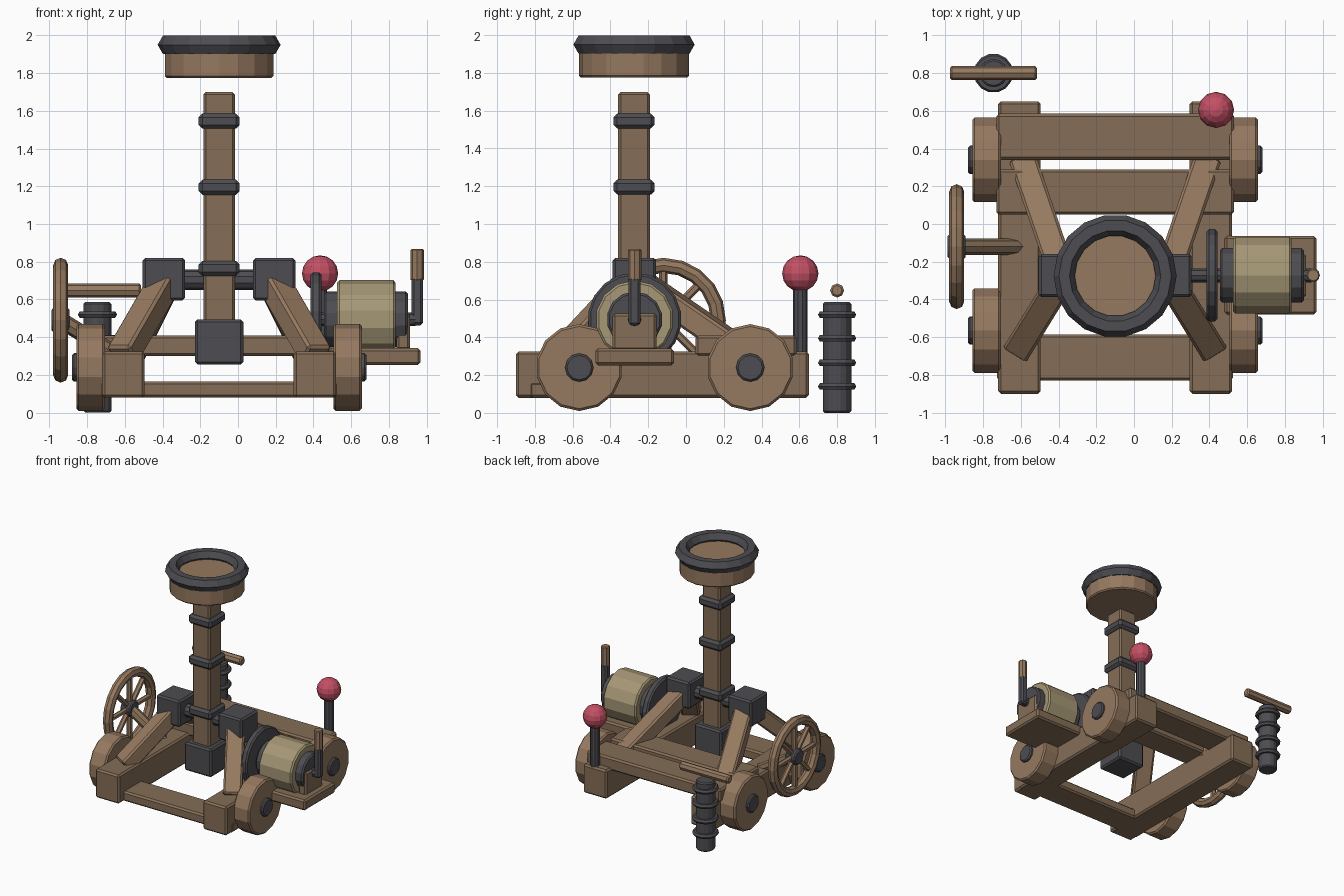
import bpy, math
from mathutils import Vector

if "Cube" in bpy.data.objects:
    bpy.data.objects.remove(bpy.data.objects["Cube"])

def mat(name, col):
    m = bpy.data.materials.new(name)
    m.diffuse_color = (*col, 1)
    m.use_nodes = True
    m.node_tree.nodes["Principled BSDF"].inputs["Base Color"].default_value = m.diffuse_color
    return m

WOOD = mat("wood", (0.235, 0.155, 0.095))
LIGHT = mat("light_wood", (0.30, 0.19, 0.115))
IRON = mat("iron", (0.075, 0.075, 0.085))
ROPE = mat("rope", (0.38, 0.31, 0.18))
RED = mat("red", (0.55, 0.08, 0.13))

CX, CY = -0.10, -0.275          # centre of the throwing arm

def finish(name, m, bevel=0.0):
    ob = bpy.context.object
    ob.name = name
    ob.data.materials.append(m)
    if bevel:
        b = ob.modifiers.new("bevel", 'BEVEL')
        b.width, b.segments = bevel, 1
        b.limit_method, b.angle_limit = 'ANGLE', math.radians(60)
    return ob

def box(name, m, x, y, z, bevel=0.014):
    """Box from three (low, high) ranges."""
    bpy.ops.mesh.primitive_cube_add(size=1, location=[(a + b) / 2 for a, b in (x, y, z)])
    ob = bpy.context.object
    ob.scale = [b - a for a, b in (x, y, z)]
    bpy.ops.object.transform_apply(location=False, rotation=False, scale=True)
    return finish(name, m, bevel)

def square(name, m, half, z, bevel=0.014):
    """Square block centred on the arm."""
    return box(name, m, (CX - half, CX + half), (CY - half, CY + half), z, bevel)

def rod(name, m, p, q, r, n=14, bevel=0.01):
    p, q = Vector(p), Vector(q)
    d = q - p
    bpy.ops.mesh.primitive_cylinder_add(vertices=n, radius=r, depth=d.length, location=(p + q) / 2,
                                        rotation=d.to_track_quat('Z', 'Y').to_euler())
    return finish(name, m, bevel)

def beam(name, m, p, q, w, t):
    p, q = Vector(p), Vector(q)
    d = q - p
    ob = box(name, m, (-w / 2, w / 2), (-t / 2, t / 2), (-d.length / 2, d.length / 2))
    ob.location = (p + q) / 2
    ob.rotation_euler = d.to_track_quat('Z', 'Y').to_euler()
    return ob

def ring(name, m, loc, R, r, n=16, k=6, rot=(0, 0, 0)):
    bpy.ops.mesh.primitive_torus_add(major_radius=R, minor_radius=r, major_segments=n,
                                     minor_segments=k, location=loc, rotation=rot)
    return finish(name, m)

# Base frame cross beams
box("front_cross_beam", WOOD, (-0.725, 0.525), (-0.83, -0.585), (0.08, 0.165))
box("middle_cross_beam", WOOD, (-0.73, 0.53), (0.05, 0.29), (0.30, 0.41))
box("back_cross_beam", WOOD, (-0.73, 0.53), (0.34, 0.585), (0.30, 0.41))

# Mirrored parts: rails, wheels, A-frame legs, bearing blocks
for side, s in (("left", -1), ("right", 1)):
    X = lambda d: CX + s * d
    span = lambda a, b: tuple(sorted((X(a), X(b))))
    box(side + "_rail", WOOD, span(0.395, 0.62), (-0.90, 0.65), (0.08, 0.325))
    box(side + "_bearing_block", IRON, span(0.18, 0.405), (-0.388, -0.158), (0.595, 0.82))
    for end, y, ty, by, bx in (("front", -0.565, -0.30, -0.665, 0.515), ("back", 0.34, -0.24, 0.33, 0.485)):
        rod(f"{side}_{end}_wheel", LIGHT, (X(0.605), y, 0.24), (X(0.757), y, 0.24), 0.23, 14, 0.012)
        rod(f"{side}_{end}_hub", IRON, (X(0.58), y, 0.24), (X(0.78), y, 0.24), 0.075, 12)
        beam(f"{side}_{end}_leg", LIGHT, (X(0.29), ty, 0.69), (X(bx), by, 0.30), 0.145, 0.13)

# Throwing arm with bands, axle and counterweight
rod("arm_axle", IRON, (CX - 0.3, CY, 0.705), (CX + 0.3, CY, 0.705), 0.054, 10)
square("throwing_arm", WOOD, 0.084, (0.40, 1.70))
for i, z in enumerate((0.765, 1.195, 1.545)):
    square(f"arm_band_{i + 1}", IRON, 0.109, (z - 0.04, z + 0.04), 0.02)
square("counterweight", IRON, 0.128, (0.255, 0.495))

# Bucket
rod("bucket", LIGHT, (CX, CY, 1.775), (CX, CY, 1.935), 0.292, 18)
ring("bucket_rim", IRON, (CX, CY, 1.95), 0.27, 0.056, 18)

# Spoked hand wheel with slanted shaft
hx, hy, hz = -0.94, -0.12, 0.49
ring("hand_wheel_rim", LIGHT, (hx, hy, hz), 0.291, 0.04, 20, 8, (0, math.pi / 2, 0))
rod("hand_wheel_hub", IRON, (hx - 0.048, hy, hz), (hx + 0.048, hy, hz), 0.065, 12)
for i in range(8):
    a = i * math.pi / 4
    rod(f"spoke_{i + 1}", LIGHT, (hx, hy, hz),
        (hx, hy + 0.285 * math.cos(a), hz + 0.285 * math.sin(a)), 0.022, 6, 0)
rod("hand_wheel_shaft", WOOD, (hx, hy, hz), (-0.60, hy, 0.28), 0.044, 8, 0.006)

# Ribbed post with loose cross handle
px, py = -0.745, 0.80
rod("ribbed_post", IRON, (px, py, 0), (px, py, 0.587), 0.075, 14)
for i, z in enumerate((0.14, 0.265, 0.395, 0.52)):
    ring(f"post_rib_{i + 1}", IRON, (px, py, z), 0.084, 0.02, 14)
rod("cross_handle", LIGHT, (-0.976, py, 0.648), (-0.514, py, 0.648), 0.037, 8)

# Release lever with red knob
rod("lever_post", IRON, (0.435, 0.605, 0.30), (0.435, 0.605, 0.70), 0.039, 10)
bpy.ops.mesh.primitive_uv_sphere_add(segments=12, ring_count=8, radius=0.096, location=(0.435, 0.605, 0.738))
finish("lever_knob", RED)

# Winch: shelf, bracket, flange, drum, crank
wy, wz = -0.272, 0.495
def winch(name, m, x0, x1, r, n=14, bevel=0.012):
    return rod(name, m, (x0, wy, wz), (x1, wy, wz), r, n, bevel)
box("winch_shelf", WOOD, (0.48, 0.967), (-0.48, -0.064), (0.252, 0.342))
box("winch_bracket", WOOD, (0.84, 0.913), (-0.39, -0.155), (0.33, 0.527))
winch("winch_flange", IRON, 0.385, 0.442, 0.248, 18)
winch("winch_core", IRON, 0.455, 0.90, 0.148)
winch("rope_drum", ROPE, 0.525, 0.835, 0.207)
winch("winch_axle", IRON, 0.30, 0.94, 0.037, 8, 0)
box("crank_arm", IRON, (0.92, 0.982), (wy - 0.032, wy + 0.032), (0.463, 0.72))
rod("crank_handle", LIGHT, (0.95, wy, 0.70), (0.95, wy, 0.867), 0.036, 8, 0.006)
